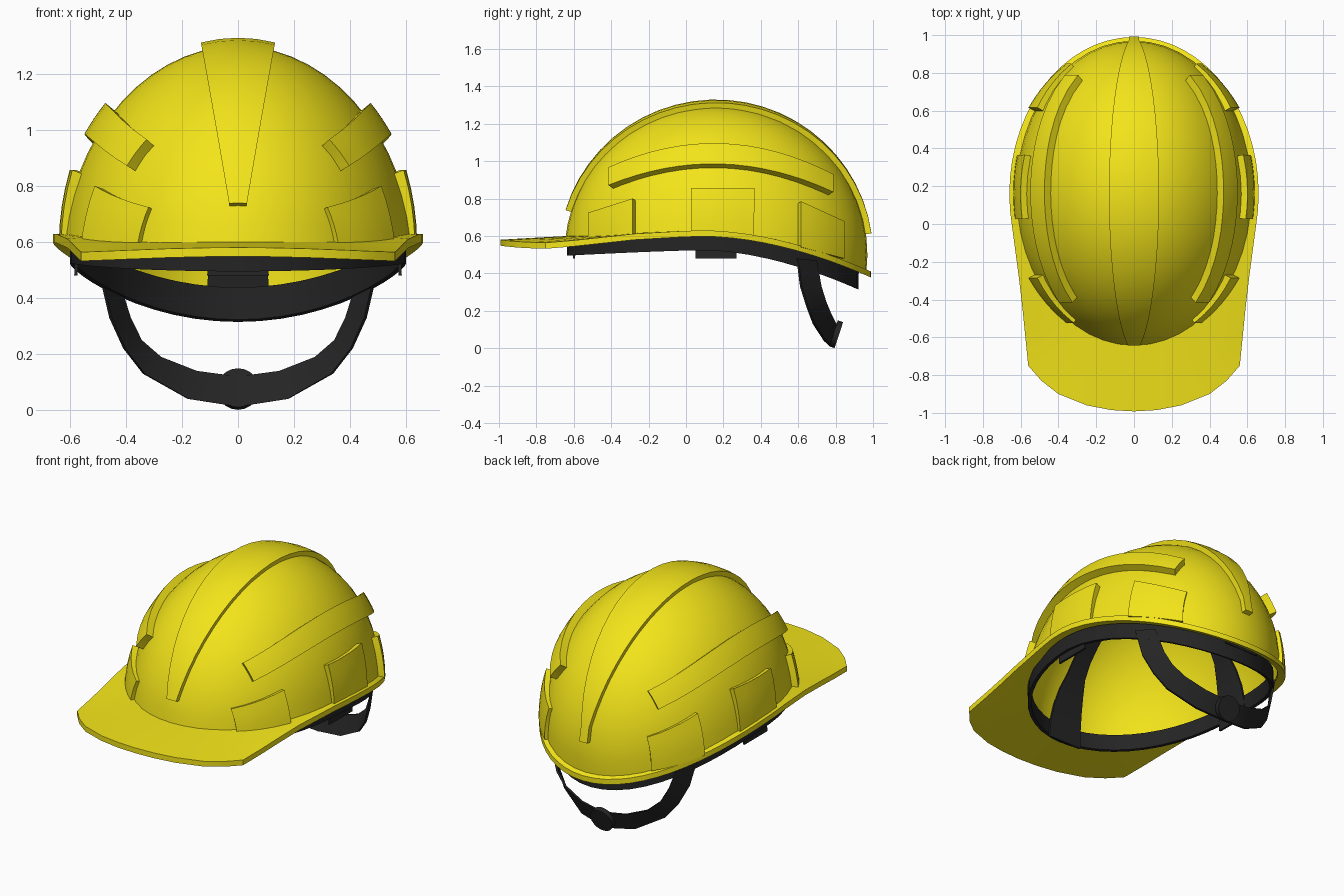
import bpy, bmesh
from math import sin, cos, pi, atan2, sqrt, asin
from mathutils import Vector

if "Cube" in bpy.data.objects:
    bpy.data.objects.remove(bpy.data.objects["Cube"])

CY, CZ, RX, RY, RZ = 0.16, 0.5, 0.63, 0.81, 0.80   # dome ellipsoid


def material(name, rgb):
    m = bpy.data.materials.new(name)
    m.diffuse_color = (*rgb, 1)
    m.use_nodes = True
    m.node_tree.nodes["Principled BSDF"].inputs["Base Color"].default_value = m.diffuse_color
    return m


YELLOW = material("yellow_shell", (0.90, 0.78, 0.01))
BLACK = material("black_strap", (0.018, 0.018, 0.018))


def finish(name, bm, mat, mirror=False):
    bmesh.ops.remove_doubles(bm, verts=bm.verts, dist=1e-5)
    bmesh.ops.recalc_face_normals(bm, faces=bm.faces)
    me = bpy.data.meshes.new(name)
    bm.to_mesh(me)
    bm.free()
    ob = bpy.data.objects.new(name, me)
    bpy.context.collection.objects.link(ob)
    me.materials.append(mat)
    if mirror:
        ob.modifiers.new("mirror", 'MIRROR').use_clip = False
    bpy.ops.object.select_all(action='DESELECT')
    bpy.context.view_layer.objects.active = ob
    ob.select_set(True)
    bpy.ops.object.shade_smooth_by_angle(angle=0.6)
    return ob


def slab(name, A, B, mat, closed=False, end=True, mirror=False):
    """Solid sheet between two matching point grids."""
    bm = bmesh.new()
    a, b = ([[bm.verts.new(p) for p in row] for row in g] for g in (A, B))
    n, m = len(a), len(a[0])
    for i in range(n if closed else n - 1):
        k = (i + 1) % n
        for j in range(m - 1):
            for g in (a, b):
                bm.faces.new((g[i][j], g[k][j], g[k][j + 1], g[i][j + 1]))
        for j in ((0, m - 1) if end else (0,)):
            bm.faces.new((a[i][j], a[k][j], b[k][j], b[i][j]))
    if not closed:
        for i in (0, n - 1):
            for j in range(m - 1):
                bm.faces.new((a[i][j], a[i][j + 1], b[i][j + 1], b[i][j]))
    return finish(name, bm, mat, mirror)


def rim(y):
    """Height of the brim's upper side along the helmet."""
    if y > 0.1:
        return 0.63 - 0.22 * ((y - 0.1) / 0.89) ** 1.8
    return 0.63 - 0.05 * ((0.1 - y) / 1.1) ** 1.3


def dome(t, p, d=0.0):
    return Vector(((RX + d) * cos(t) * cos(p), CY + (RY + d) * sin(t) * cos(p), CZ + (RZ + d) * sin(p)))


def lift(p, d):
    """Move a dome point along the dome's normal."""
    n = Vector((p.x / RX**2, (p.y - CY) / RY**2, (p.z - CZ) / RZ**2)).normalized()
    return p + n * d


def mix(a, b, t):
    return a + (b - a) * t


# Dome shell
N, ROWS = 48, 14
outer, inner = [], []
for i in range(N):
    t = 2 * pi * i / N
    p0 = asin((rim(CY + RY * sin(t)) - 0.02 - CZ) / RZ)
    ps = [mix(p0, pi / 2, j / ROWS) for j in range(ROWS + 1)]
    outer.append([dome(t, p) for p in ps])
    inner.append([dome(t, p, -0.02) for p in ps])
slab("dome_shell", inner, outer, YELLOW, closed=True, end=False)

# Brim with front visor
half = [(0.66 * sin(k * pi / 30), CY + 0.83 * cos(k * pi / 30)) for k in range(18)]
half += [(0.61, -0.28), (0.59, -0.45), (0.575, -0.6), (0.56, -0.75), (0.49, -0.83),
         (0.4, -0.9), (0.25, -0.96), (0.12, -0.985), (0, -0.992)]
outline = half + [(-x, y) for x, y in half[-2:0:-1]]
top, low = [], []
for x, y in outline:
    t = atan2((y - CY) / RY, x / RX)
    o, q = Vector((x, y, 0)), Vector((0.975 * RX * cos(t), CY + 0.975 * RY * sin(t), 0))
    row = []
    for j in range(4):
        p = mix(q, o, j / 3)
        droop = 0.03 * (p.x / 0.56) ** 2 * min(1, max(0, (-0.2 - p.y) / 0.5))
        row.append(Vector((p.x, p.y, rim(p.y) - droop)))
    top.append(row)
    low.append([p - Vector((0, 0, 0.032)) for p in row])
slab("brim", low, top, YELLOW, closed=True)

# Tapered centre ridge over the crown
top, low = [], []
a0, a1 = pi - asin((0.73 - CZ) / RZ), asin((0.61 - CZ) / RZ)
for i in range(25):
    a = mix(a0, a1, i / 24)
    y, z = CY + RY * cos(a), CZ + RZ * sin(a)
    w = 0.025 + 0.1 * max(0, (z - 0.7) / 0.6)
    rows = ([], [])
    for s in (-1, -0.5, 0, 0.5, 1):
        k = sqrt(1 - (s * w / RX) ** 2)
        p = Vector((s * w, CY + RY * cos(a) * k, CZ + RZ * sin(a) * k))
        rows[0].append(lift(p, -0.01))
        rows[1].append(lift(p, 0.03))
    low.append(rows[0])
    top.append(rows[1])
slab("centre_ridge", low, top, YELLOW)


# Raised pads on the sides
def side(y, z):
    s = 1 - ((y - CY) / RY) ** 2 - ((z - CZ) / RZ) ** 2
    return Vector((RX * sqrt(max(s, 0.01)), y, z))


def pad(name, y0, y1, zlow, zhigh, off, n):
    """zlow / zhigh give heights along y; off(u, v) gives the thickness."""
    A, B = [], []
    for i in range(n + 1):
        u = i / n
        y = mix(y0, y1, u)
        pts = [side(y, mix(zlow(u), zhigh(u), j / 4)) for j in range(5)]
        A.append([lift(p, -0.01) for p in pts])
        B.append([lift(p, off(u, j / 4)) for j, p in enumerate(pts)])
    slab(name, A, B, YELLOW, mirror=True)


def arc(a, b, c):
    """Parabola through start, middle and end heights."""
    return lambda u: a * (1 - u) * (1 - 2 * u) + 4 * b * u * (1 - u) + c * u * (2 * u - 1)


pad("side_rib", -0.39, 0.76, arc(0.855, 0.965, 0.82), arc(0.945, 1.07, 0.91), lambda u, v: 0.042, 16)
pad("front_pad", -0.51, -0.27, lambda u: 0.59, lambda u: mix(0.72, 0.79, u),
    lambda u, v: mix(0.018, 0.035, u), 5)
pad("middle_pad", 0.03, 0.36, lambda u: 0.60, lambda u: 0.845, lambda u, v: mix(0.015, 0.035, v), 5)
pad("rear_pad", 0.60, 0.835, lambda u: mix(0.54, 0.48, u), lambda u: mix(0.775, 0.675, u),
    lambda u, v: mix(0.035, 0.018, u), 5)


# Headband ring hanging below the brim
A, B = [], []
for i in range(N):
    t = 2 * pi * i / N
    for g, d in ((A, 0.02), (B, 0)):
        x, y = (0.6 - d) * cos(t), 0.143 + (0.778 - d) * sin(t)
        drop = 0.105 + 0.02 * max(0, sin(t))
        g.append([Vector((x, y, rim(y) - drop)), Vector((x, y, rim(y) - 0.01))])
slab("headband", A, B, BLACK, closed=True)

# Crossed crown straps inside the shell, flared at their ends
for name, along_y in (("crown_strap_long", True), ("crown_strap_cross", False)):
    A, B = [], []
    r = (RY if along_y else RX) - 0.045
    for i in range(25):
        a = mix(pi, 0, i / 24)
        w = 0.055 + 0.055 * max(0, abs(cos(a)) - 0.85) / 0.15
        for g, d in ((A, 0.012), (B, 0)):
            l, z = (r - d) * cos(a), 0.48 + (0.76 - d) * sin(a)
            if along_y and l > 0:
                z -= 0.08 * (l / r) ** 4
            g.append([Vector((s * w, CY + l, z)) if along_y else Vector((l, CY + s * w, z)) for s in (-1, 1)])
    slab(name, A, B, BLACK)

# Nape strap
lower = [(0.495, 0.60, 0.48), (0.46, 0.62, 0.33), (0.41, 0.655, 0.22), (0.34, 0.69, 0.13),
         (0.18, 0.75, 0.04), (0, 0.78, 0.012)]
upper = [(0.435, 0.70, 0.47), (0.39, 0.725, 0.33), (0.35, 0.75, 0.25), (0.28, 0.775, 0.19),
         (0.15, 0.80, 0.14), (0, 0.815, 0.12)]
rows = [[Vector(p), Vector(q)] for p, q in zip(lower, upper)]
rows += [[Vector((-p.x, p.y, p.z)) for p in r] for r in rows[-2::-1]]
inside = [[p - Vector((p.x, p.y - 0.1, 0)).normalized() * 0.014 for p in r] for r in rows]
slab("nape_strap", inside, rows, BLACK)

# Adjusting knob
bm = bmesh.new()
axis = Vector((0, 0.95, -0.31))
bmesh.ops.create_cone(bm, cap_ends=True, segments=20, radius1=0.073, radius2=0.073, depth=0.03)
bmesh.ops.transform(bm, matrix=axis.to_track_quat('Z', 'Y').to_matrix().to_4x4(), verts=bm.verts)
bmesh.ops.translate(bm, vec=(0, 0.803, 0.075), verts=bm.verts)
finish("adjusting_knob", bm, BLACK)
